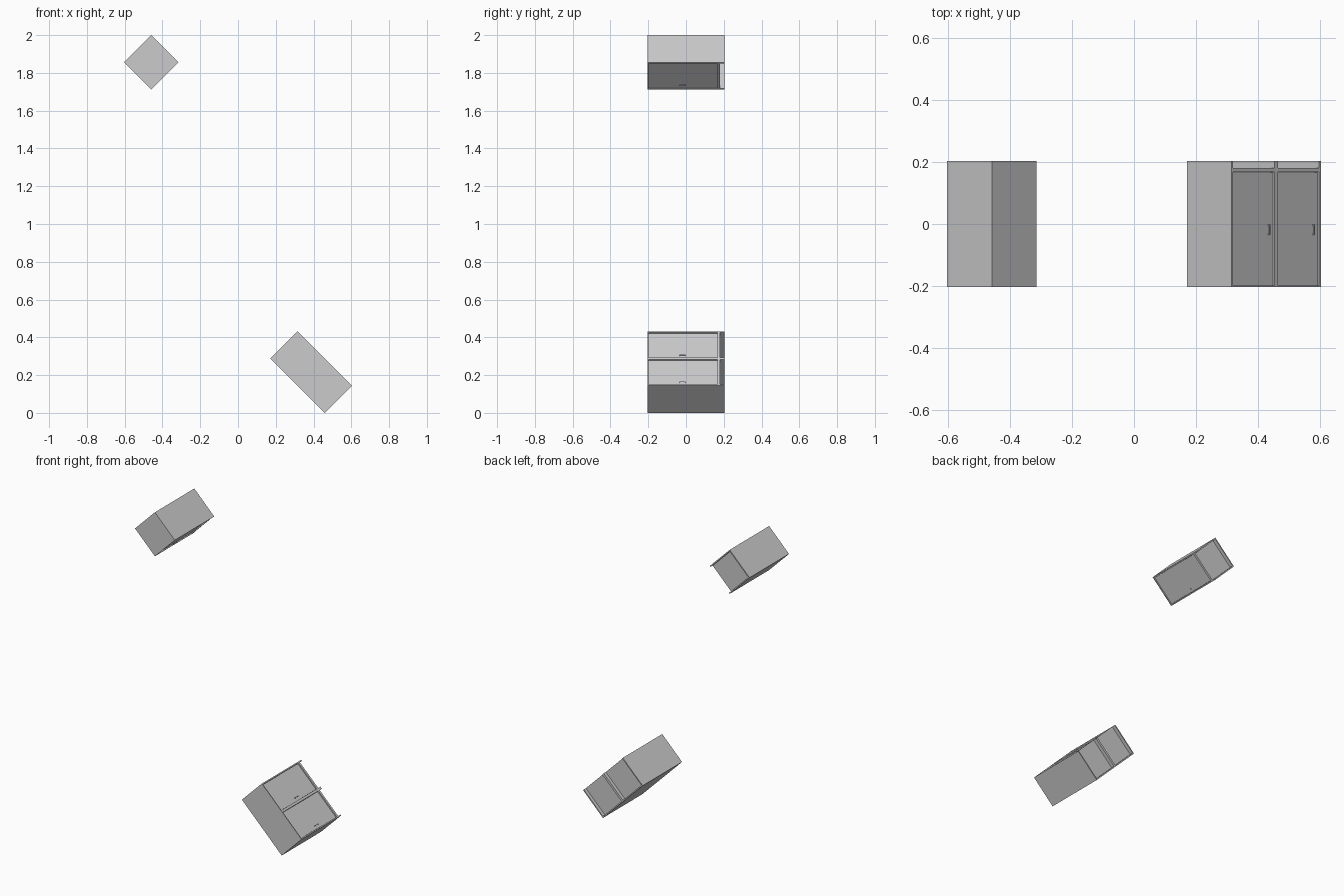
import bpy
from math import radians, sqrt
from mathutils import Matrix, Vector

if "Cube" in bpy.data.objects:
    bpy.data.objects.remove(bpy.data.objects["Cube"])

S = 0.2037          # unit width and depth
H = S               # half height (runs along y)
T = 0.0075          # side / back thickness
TOP = 0.005         # top panel thickness
RECESS = 0.007      # door set back from carcass front
KICK = 0.0225       # open plinth height
RAIL = 0.014        # bottom panel thickness
h = S / 2


def box(name, lo, hi, mat):
    """Axis-aligned box in unit space, placed by the unit matrix."""
    x0, y0, z0 = lo
    x1, y1, z1 = hi
    v = [mat @ Vector((x, y, z)) for x in (x0, x1) for y in (y0, y1) for z in (z0, z1)]
    f = [(0, 1, 3, 2), (4, 6, 7, 5), (0, 4, 5, 1), (2, 3, 7, 6), (0, 2, 6, 4), (1, 5, 7, 3)]
    me = bpy.data.meshes.new(name)
    me.from_pydata(v, [], f)
    ob = bpy.data.objects.new(name, me)
    bpy.context.collection.objects.link(ob)
    return ob


def cabinet(prefix, mat):
    """Unit space: x = width, y = height (foot at +y), z = door side."""
    def part(name, lo, hi):
        box(prefix + "_" + name, lo, hi, mat)

    yb = H - KICK
    i = h - T
    # carcass
    part("left_side", (-h, -H, -h), (-i, H, h))
    part("right_side", (i, -H, -h), (h, H, h))
    part("top_panel", (-i, -H, -h), (i, -H + TOP, h))
    part("back_panel", (-i, -H + TOP, -h), (i, H, -i))
    part("bottom_panel", (-i, yb - RAIL, -i), (i, yb, h))
    # inset door
    zf = h - RECESS
    g = 0.001
    part("door", (-i + g, -H + TOP + g, zf - T), (i - g, yb - RAIL - g, zf))
    # handle: two posts and a bar
    hx0, hx1 = h - 0.031, h - 0.026
    y0, y1 = -0.035, -0.002
    for n, y in (("upper", y0), ("lower", y1 - 0.004)):
        part("handle_post_" + n, (hx0, y, zf), (hx1, y + 0.004, zf + 0.004))
    part("handle_bar", (hx0, y0, zf + 0.004), (hx1, y1, zf + 0.0065))


# lower pair of cabinets, lying tilted at 45 degrees
c = 1.5 * S / sqrt(2)
low = Matrix.Translation((0.603 - c, 0, c)) @ Matrix.Rotation(radians(45), 4, 'Y')
for name, off in (("lower_cabinet_a", -h), ("lower_cabinet_b", h)):
    cabinet(name, low @ Matrix.Translation((off, 0, 0)))

# single upper cabinet, door facing down and right
d = S / sqrt(2)
cabinet("upper_cabinet", Matrix.Translation((-0.603 + d, 0, 2 - d)) @ Matrix.Rotation(radians(135), 4, 'Y'))
